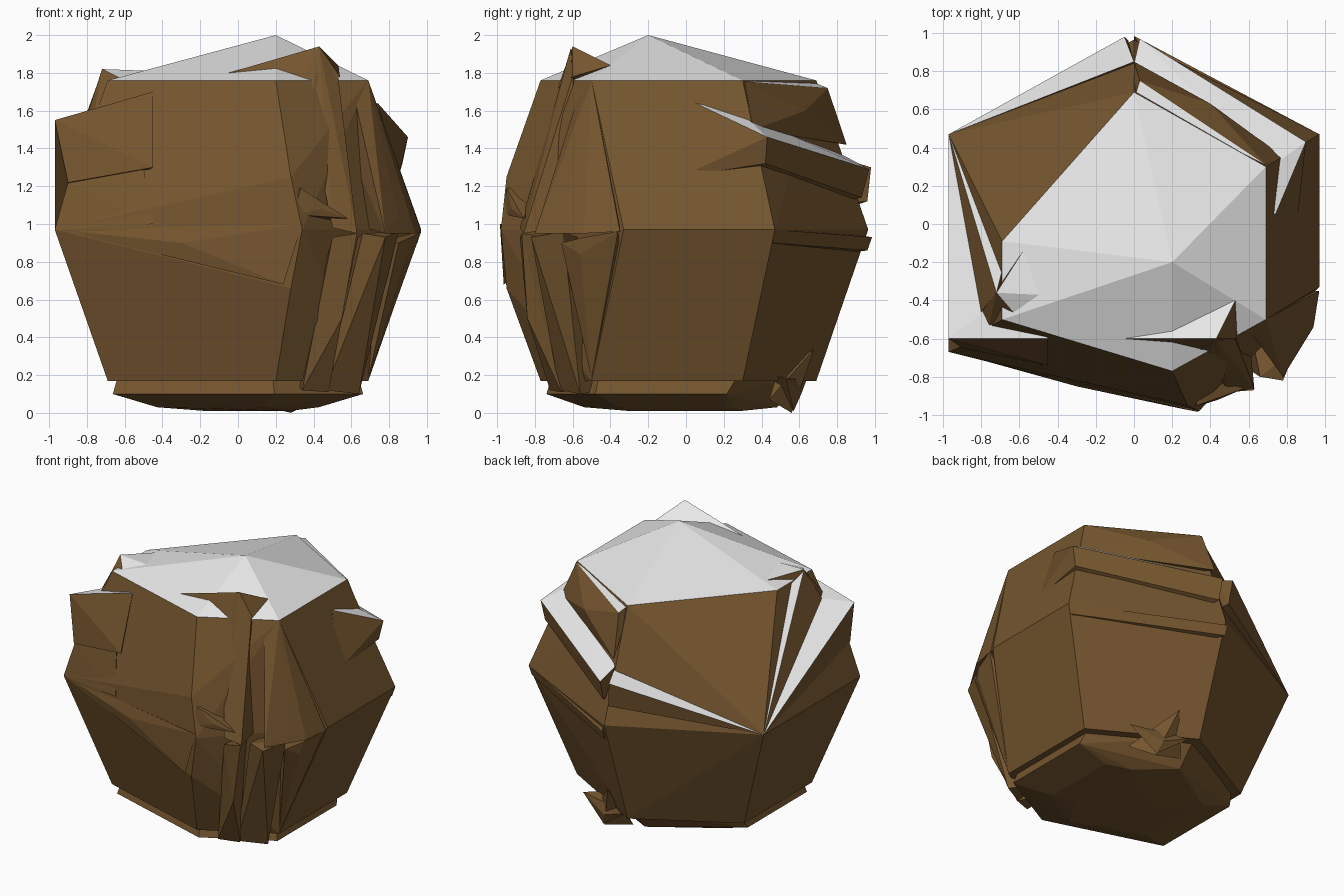
import bpy, bmesh, math

def material(name, rgb):
    m = bpy.data.materials.new(name)
    m.diffuse_color = (*rgb, 1)
    return m

BROWN = material("brown rock", (0.178, 0.092, 0.028))
SNOW = material("snow white", (0.8, 0.8, 0.8))

def chunk(name, points):
    """Convex faceted rock piece; upward faces in the upper half carry snow."""
    bm = bmesh.new()
    for p in points:
        bm.verts.new(p)
    bmesh.ops.convex_hull(bm, input=bm.verts[:])
    loose = [v for v in bm.verts if not v.link_faces]
    bmesh.ops.delete(bm, geom=loose, context='VERTS')
    bmesh.ops.recalc_face_normals(bm, faces=bm.faces[:])
    bmesh.ops.dissolve_limit(bm, angle_limit=math.radians(1.5),
                             verts=bm.verts[:], edges=bm.edges[:])
    for f in bm.faces:
        f.normal_update()
        c = f.calc_center_median()
        f.material_index = int(f.normal.z > 0.65 and c.z > 1.1 and c.y > -.8)
    me = bpy.data.meshes.new(name)
    bm.to_mesh(me)
    bm.free()
    me.materials.append(BROWN)
    me.materials.append(SNOW)
    bpy.context.collection.objects.link(bpy.data.objects.new(name, me))

def ring(z, pts):
    return [(x, y, z) for x, y in pts]

# main boulder: six-sided rings, front corner cut off, back left top corner cut off
side = [(0, .69), (.69, .3), (.69, -.5), (.2, -.77), (-.69, -.5)]
core = [(.2, -.2, 2.0)]
core += ring(1.76, side + [(-.69, -.09)])
core += ring(.97, [(-.97, .47), (0, .965), (.97, .47), (.97, -.33), (.34, -.98), (-.97, -.67)])
core += ring(.17, side + [(-.69, .3)])
core += [(.28, -.95, 1.25), (.28, -.95, .66)]
chunk("boulder_body", core)

# underside, stepping in below the lower rim
rim = side + [(-.69, .3)]
base = [(x * .96, y * (.96 if y < 0 else .72), .1) for x, y in rim]
base += [(x * .62, y * .7, .03) for x, y in rim]
base += [(-.17, 0, .01), (.27, .29, .01), (.27, -.3, .01)]
base += [(x * .92, y * .92, .2) for x, y in rim]
chunk("boulder_underside", base)

# spike at the back of the underside
chunk("base_spike", [(.28, .56, 0), (.17, .68, .34), (.25, .48, .2), (.42, .44, .07), (.05, .55, .06)])
chunk("base_spike_side", [(.28, .57, .01), (.48, .53, .18), (.3, .45, .2), (.04, .64, .18), (.25, .61, .1)])

# left shoulder slab, undercut, with a sloping snow ledge
chunk("left_slab", [(-.97, -.6, 1.55), (-.79, -.46, 1.59), (-.97, .47, .97), (-.9, -.65, 1.22),
                    (-.45, -.6, 1.7), (-.45, -.74, 1.3), (-.7, -.3, 1.5), (-.8, -.3, 1.1)])
chunk("left_low_slab", [(-.97, .47, .97), (-.97, -.67, .97), (-.9, -.64, 1.22), (-.45, -.8, 1.0),
                        (-.5, -.72, 1.3), (-.6, -.4, 1.0)])
chunk("left_crest", [(-.72, -.36, 1.82), (-.58, -.14, 1.79), (-.69, -.27, 1.58), (-.8, -.46, 1.57),
                     (-.76, -.53, 1.6), (.1, -.4, 1.79), (-.6, -.5, 1.76), (-.5, -.3, 1.5)])
chunk("left_inner_step", [(-.97, .47, .97), (-.8, -.46, 1.59), (-.72, -.36, 1.81),
                          (-.68, -.2, 1.72), (-.6, -.3, 1.5)])

# back left ledge
chunk("back_left_ledge", [(-.97, .47, .97), (-.05, .98, 1.3), (0, .85, 1.34), (-.03, .96, 1.12),
                          (-.4, .6, 1.0), (0, .7, 1.1)])

# back right slab: undercut wedge with snow on top
chunk("back_right_slab", [(.74, .05, 1.64), (.9, .43, 1.46), (.72, .3, 1.58), (.03, .97, 1.29),
                          (0, .84, 1.36), (.85, -.03, 1.25), (.87, .42, 1.32), (.03, .93, 1.14),
                          (.6, .3, 1.2), (.1, .7, 1.1)])
chunk("back_upper_step", [(.69, .31, 1.755), (.03, .75, 1.72), (0, .85, 1.42), (.77, .36, 1.5),
                          (.4, .63, 1.6), (0, .65, 1.76), (.3, .3, 1.5)])
chunk("back_low_step", [(.97, .47, .97), (0, .985, .93), (0, .96, .86), (.95, .46, .9),
                        (.3, .5, 1.0), (.3, .5, .8)])

# front peak and its narrow rib
chunk("front_peak", [(.43, -.6, 1.94), (-.05, -.6, 1.8), (.2, -.55, 1.84), (.53, -.4, 1.84),
                     (.54, -.6, 1.78), (.4, -.68, 1.72), (.3, -.5, 1.7)])
chunk("front_rib", [(.43, -.61, 1.93), (.34, -.66, 1.76), (.53, -.6, 1.78), (.45, -.74, 1.4),
                    (.63, -.86, .95), (.5, -.88, .98), (.6, -.55, 1.0), (.4, -.5, 1.6)])
chunk("front_right_rib", [(.69, -.5, 1.76), (.6, -.55, 1.74), (.78, -.8, .95), (.94, -.54, .95),
                          (.97, -.35, .96), (.85, -.65, 1.03), (.6, -.4, 1.0), (.5, -.4, 1.6)])

# lower front right columns
chunk("lower_column_front", [(.63, -.87, .95), (.5, -.88, .93), (.55, -.84, .5), (.34, -.72, .12),
                             (.48, -.66, .11), (.5, -.5, .9), (.3, -.5, .15)])
chunk("lower_column_middle", [(.78, -.82, .93), (.66, -.8, .95), (.85, -.65, .96), (.64, -.56, .1),
                              (.46, -.67, .12), (.6, -.5, .9), (.5, -.4, .12)])
chunk("lower_column_side", [(.92, -.54, .93), (.97, -.36, .96), (.85, -.66, .9), (.9, -.56, .84),
                            (.69, -.5, .18), (.6, -.4, .9), (.5, -.3, .2)])

# small outcrops on the front face
chunk("front_outcrop", [(.33, -.95, 1.19), (.3, -.965, 1.05), (.44, -.92, 1.08), (.58, -.86, 1.03),
                        (.3, -.8, 1.2), (.4, -.7, 1.0)])
chunk("front_step", [(-.95, -.67, .97), (.34, -.985, 1.0), (.24, -.965, .68), (-.3, -.85, .9),
                     (-.2, -.6, .9)])
